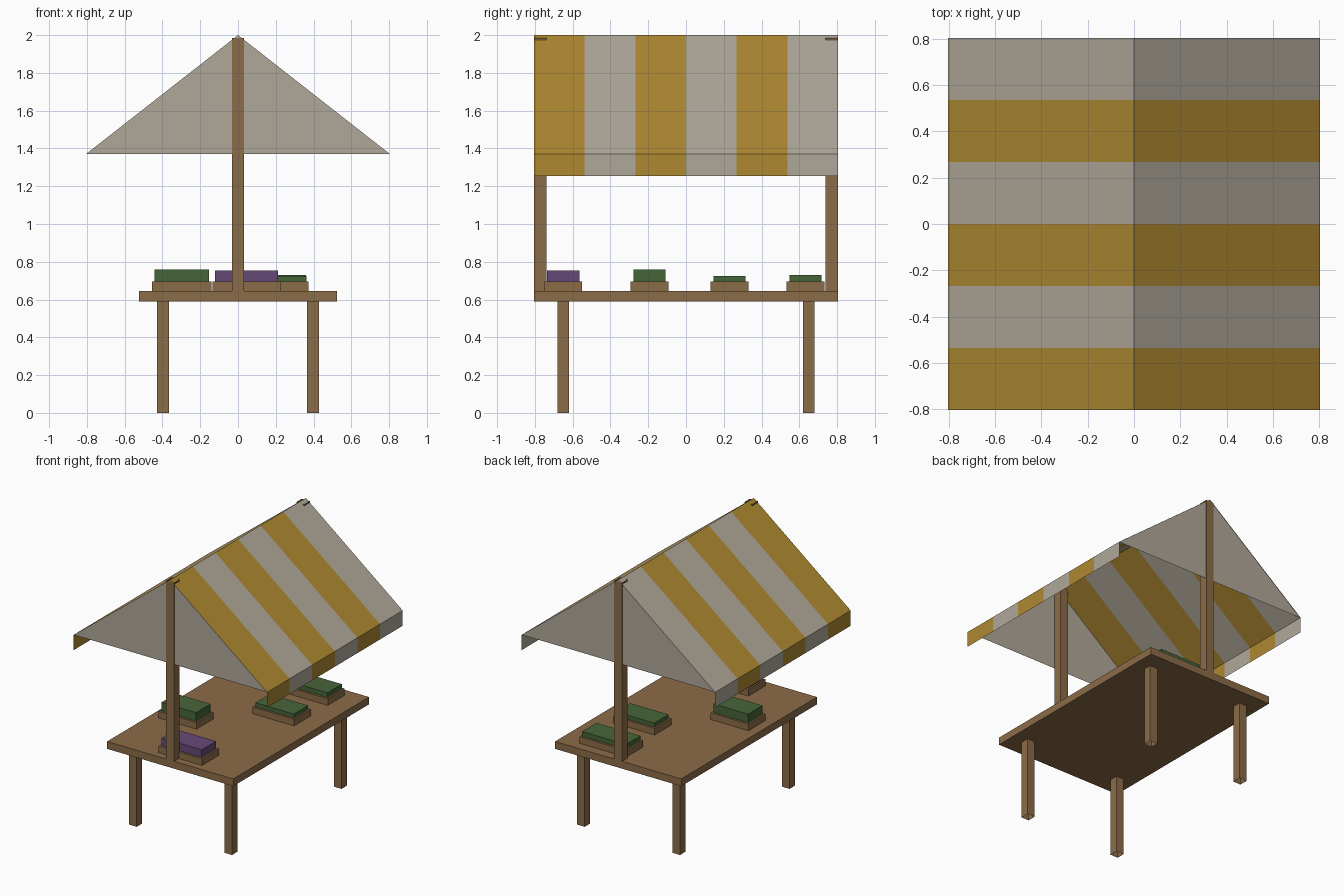
import bpy
import bmesh

cube = bpy.data.objects.get("Cube")
if cube:
    bpy.data.objects.remove(cube, do_unlink=True)


def to_linear(c):
    c /= 255
    return c / 12.92 if c <= 0.04045 else ((c + 0.055) / 1.055) ** 2.4


def material(name, *rgb):
    colour = [to_linear(c) for c in rgb] + [1]
    mat = bpy.data.materials.new(name)
    mat.use_nodes = True
    mat.diffuse_color = colour
    mat.node_tree.nodes["Principled BSDF"].inputs["Base Color"].default_value = colour
    return mat


wood = material("brown wood", 140, 108, 72)
yellow = material("yellow cloth", 174, 137, 49)
pale = material("pale cloth", 176, 168, 154)
green = material("green produce", 70, 101, 57)
purple = material("purple produce", 101, 73, 118)


def finish(name, bm, mats):
    mesh = bpy.data.meshes.new(name)
    bm.to_mesh(mesh)
    bm.free()
    for mat in mats:
        mesh.materials.append(mat)
    obj = bpy.data.objects.new(name, mesh)
    bpy.context.collection.objects.link(obj)
    return obj


def box(name, centre, size, z0, z1, mat, open_end=0):
    """Upright box; open_end -1 or 1 leaves the bottom or top face off."""
    bm = bmesh.new()
    bmesh.ops.create_cube(bm, size=1)
    for v in bm.verts:
        v.co.x = centre[0] + v.co.x * size[0]
        v.co.y = centre[1] + v.co.y * size[1]
        v.co.z = z1 if v.co.z > 0 else z0
    bm.normal_update()
    if open_end:
        ends = [f for f in bm.faces if f.normal.z * open_end > 0.9]
        bmesh.ops.delete(bm, geom=ends, context="FACES")
    return finish(name, bm, [mat])


HALF = 0.805          # half the length of table and awning
TABLE_LOW, TABLE_TOP = 0.59, 0.645
EAVE, RIDGE, HEM = 1.37, 2.0, 1.255

# Table with four legs and two tall posts
box("table_top", (0, 0), (1.05, 2 * HALF), TABLE_LOW, TABLE_TOP, wood)
for end, y in (("front", -1), ("back", 1)):
    for side, x in (("right", -1), ("left", 1)):
        box(f"{end}_{side}_leg", (x * 0.396, y * 0.65), (0.063, 0.063),
            0, TABLE_LOW, wood, -1)
    box(f"{end}_post", (0, y * (HALF - 0.033)), (0.066, 0.066),
        TABLE_TOP, 1.985, wood, 1)

# Striped awning: a folded sheet with a hanging hem along each eave
STRIPES = 6
profile = [(-HALF, HEM), (-HALF, EAVE), (0, RIDGE), (HALF, EAVE), (HALF, HEM)]
bm = bmesh.new()
rows = []
for i in range(STRIPES + 1):
    y = -HALF + 2 * HALF * i / STRIPES
    rows.append([bm.verts.new((x, y, z)) for x, z in profile])
for i in range(STRIPES):
    for j in range(len(profile) - 1):
        a, b = rows[i], rows[i + 1]
        face = bm.faces.new((a[j], a[j + 1], b[j + 1], b[j]))
        face.material_index = i % 2
bm.normal_update()
finish("awning", bm, [yellow, pale])

# Plain cloth gables, just inside the outer faces of the posts
for name, y in (("front_gable", -1), ("back_gable", 1)):
    bm = bmesh.new()
    corners = [(-HALF, EAVE), (HALF, EAVE), (0, RIDGE)]
    verts = [bm.verts.new((x, y * (HALF - 0.004), z)) for x, z in corners]
    bm.faces.new(verts if y < 0 else verts[::-1])
    bm.normal_update()
    finish(name, bm, [pale])

# Trays of produce: centre, tray length, produce top, colour
trays = [
    ((0.046, -0.65), 0.36, 0.753, purple),
    ((-0.297, -0.193), 0.315, 0.76, green),
    ((0.202, 0.231), 0.345, 0.725, green),
    ((0.178, 0.633), 0.39, 0.731, green),
]
for n, (centre, length, top, mat) in enumerate(trays, 1):
    box(f"tray_{n}", centre, (length, 0.2), TABLE_TOP, 0.695, wood)
    box(f"produce_{n}", centre, (length - 0.026, 0.17), 0.695, top, mat)
